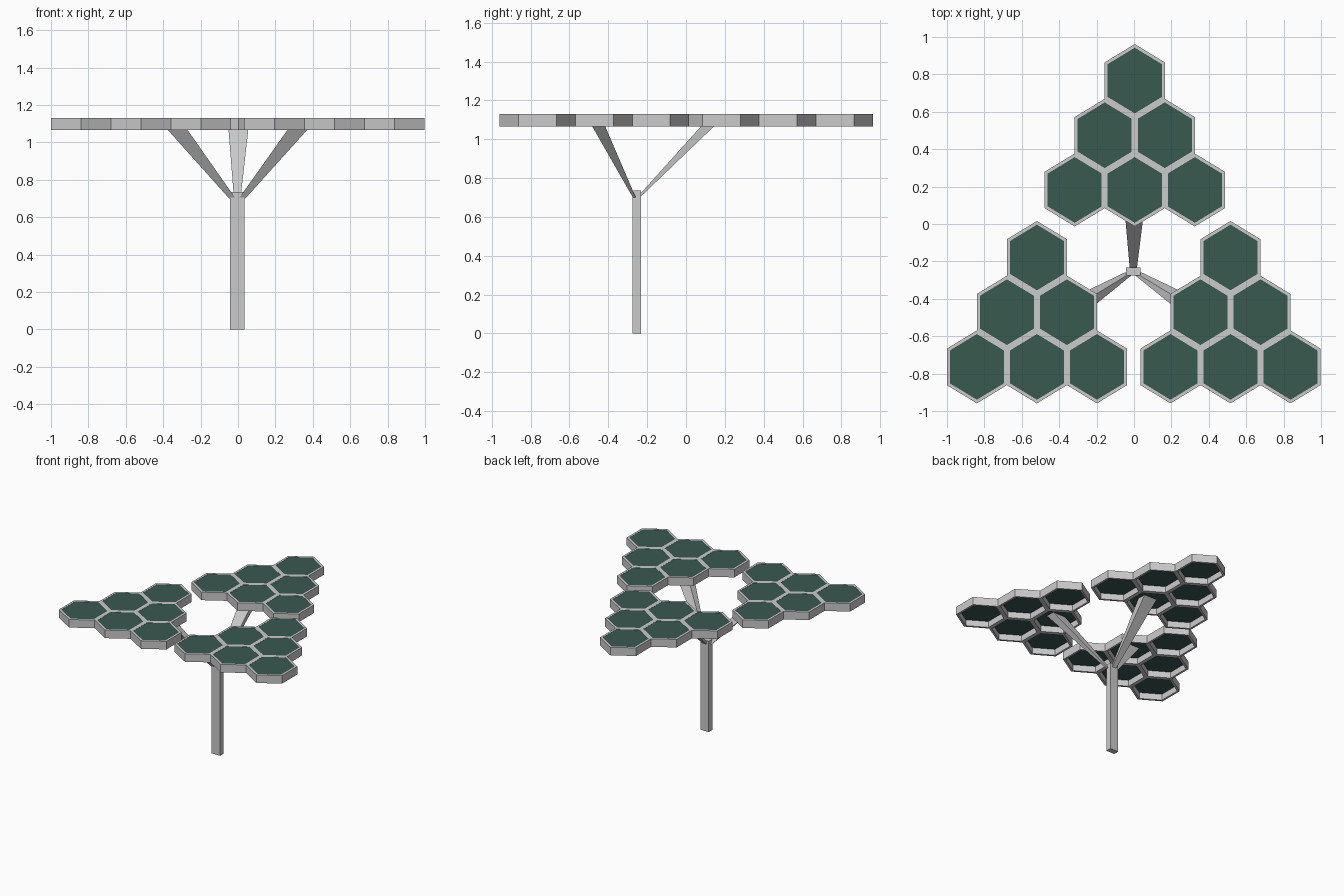
import bpy, bmesh
from math import sin, cos, pi

if "Cube" in bpy.data.objects:
    bpy.data.objects.remove(bpy.data.objects["Cube"])

W, RY = 0.321, 0.195            # hexagon width and half height
RX = W / (2 * cos(pi / 6))
PITCH = 1.5 * RY
Z0, Z1 = 1.065, 1.13            # rim bottom and top

green = bpy.data.materials.new("panel_green")
green.diffuse_color = (0.04, 0.1, 0.078, 1)
green.use_nodes = True
green.node_tree.nodes["Principled BSDF"].inputs["Base Color"].default_value = green.diffuse_color


def make(name, bm, mat=None):
    bmesh.ops.recalc_face_normals(bm, faces=bm.faces)
    mesh = bpy.data.meshes.new(name)
    bm.to_mesh(mesh)
    bm.free()
    if mat:
        mesh.materials.append(mat)
    obj = bpy.data.objects.new(name, mesh)
    bpy.context.collection.objects.link(obj)
    return obj


def hexagon(bm, cx, cy, z, s=1.0):
    return [bm.verts.new((cx + s * RX * cos(pi / 6 + i * pi / 3),
                          cy + s * RY * sin(pi / 6 + i * pi / 3), z)) for i in range(6)]


def bridge(bm, a, b):
    n = len(a)
    for i in range(n):
        j = (i + 1) % n
        bm.faces.new((a[i], a[j], b[j], b[i]))


def loft(bm, a, b):
    bridge(bm, a, b)
    bm.faces.new(a[::-1])
    bm.faces.new(b)


def rect(bm, c, sx, sy):
    return [bm.verts.new((c[0] + i * sx / 2, c[1] + j * sy / 2, c[2]))
            for i, j in ((-1, -1), (1, -1), (1, 1), (-1, 1))]


# Three triangular clusters of six hexagonal frames, open underneath
def cluster(name, cx, top_y):
    frame, panel = bmesh.new(), bmesh.new()
    for row in range(3):
        for k in range(row + 1):
            x, y = cx + (k - row / 2) * W, top_y - row * PITCH
            loops = [hexagon(frame, x, y, z, s) for z, s in
                     ((Z0, 1), (Z1, 1), (Z1, 0.9), (Z0, 0.9))]
            for i in range(4):
                bridge(frame, loops[i], loops[(i + 1) % 4])
            # Solar panel set flush in the top of the frame
            loft(panel, hexagon(panel, x, y, Z1 - 0.015, 0.9),
                 hexagon(panel, x, y, Z1 - 0.001, 0.9))
    make(name + "_frame", frame)
    make(name + "_panels", panel, green)


cluster("back_cluster", 0.004, 0.767)
cluster("left_cluster", -0.519, -0.179)
cluster("right_cluster", 0.516, -0.179)

# Square post
bm = bmesh.new()
loft(bm, rect(bm, (-0.004, -0.254, 0), 0.075, 0.045),
     rect(bm, (-0.004, -0.254, 0.735), 0.075, 0.045))
make("post", bm)

# Tapered arms from the post to the underside of the panels
for name, base, tip in (
        ("back_arm", (-0.004, -0.245, 0.70), (0.003, 0.16, 1.117)),
        ("left_arm", (-0.03, -0.266, 0.70), (-0.363, -0.475, 1.117)),
        ("right_arm", (0.022, -0.266, 0.70), (0.358, -0.475, 1.117))):
    bm = bmesh.new()
    loft(bm, rect(bm, base, 0.035, 0.015), rect(bm, tip, 0.115, 0.074))
    make(name, bm)
